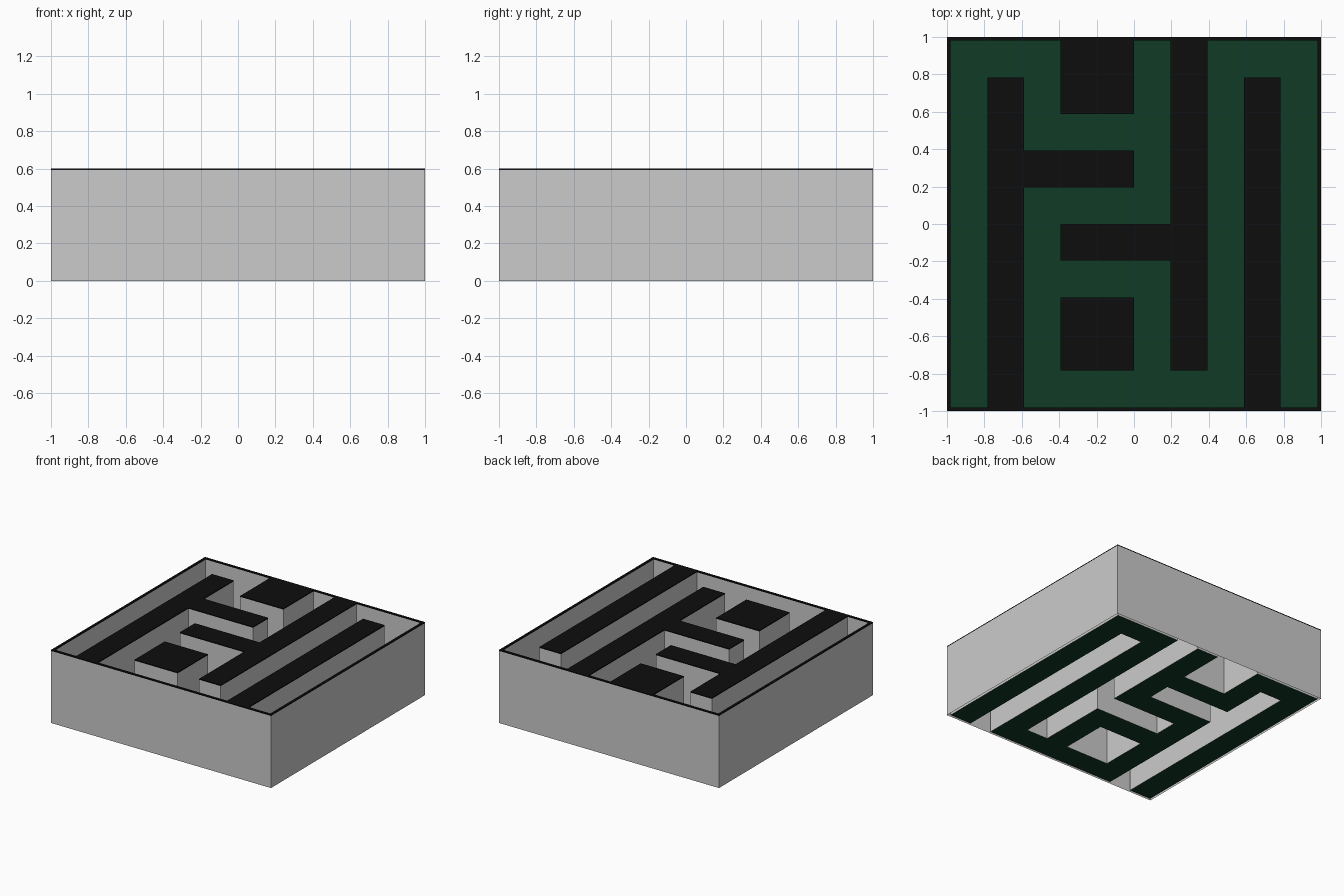
import bpy, bmesh

if "Cube" in bpy.data.objects:
    bpy.data.objects.remove(bpy.data.objects["Cube"])

# Maze plan seen from above, back row first: '#' wall, '.' path
PLAN = ["...##.#...",
        ".#.##.#.#.",
        ".#....#.#.",
        ".####.#.#.",
        ".#....#.#.",
        ".#.####.#.",
        ".#....#.#.",
        ".#.##.#.#.",
        ".#.##.#.#.",
        ".#......#."]
RIM, CELL, TOP, CAP = 0.02, 0.196, 0.6, 0.008
ROWS = ["#" * 12] + ["#" + r + "#" for r in PLAN] + ["#" * 12]
LINES = [-1.0] + [-1 + RIM + CELL * i for i in range(11)] + [1.0]


def material(name, rgb):
    m = bpy.data.materials.new(name)
    m.diffuse_color = (*rgb, 1)
    m.use_nodes = True
    m.node_tree.nodes["Principled BSDF"].inputs["Base Color"].default_value = m.diffuse_color
    return m


def kind(c, r):
    return ROWS[r][c] if 0 <= c < 12 and 0 <= r < 12 else " "


def corners(c, r):
    x0, x1 = LINES[c], LINES[c + 1]
    y0, y1 = -LINES[r + 1], -LINES[r]
    return [(x0, y0), (x1, y0), (x1, y1), (x0, y1)]


def build(name, mat, symbol, z=None, z0=0, z1=0):
    """Flat sheet over every matching cell (z), and/or a skirt around them (z0 to z1)."""
    bm = bmesh.new()
    for r in range(12):
        for c in range(12):
            if kind(c, r) != symbol:
                continue
            p = corners(c, r)
            if z is not None:
                bm.faces.new([bm.verts.new((*q, z)) for q in p])
            if z1 > z0:
                around = [(c, r + 1), (c + 1, r), (c, r - 1), (c - 1, r)]
                for i, n in enumerate(around):
                    if kind(*n) != symbol:
                        a, b = p[i], p[(i + 1) % 4]
                        bm.faces.new([bm.verts.new(v) for v in
                                      ((*a, z0), (*b, z0), (*b, z1), (*a, z1))])
    bmesh.ops.remove_doubles(bm, verts=bm.verts, dist=1e-4)
    bmesh.ops.dissolve_limit(bm, angle_limit=0.01, verts=bm.verts, edges=bm.edges)
    me = bpy.data.meshes.new(name)
    bm.to_mesh(me)
    bm.free()
    me.materials.append(mat)
    ob = bpy.data.objects.new(name, me)
    bpy.context.collection.objects.link(ob)


grey = material("wall grey", (0.6, 0.6, 0.6))
black = material("cap black", (0.004, 0.004, 0.004))
green = material("floor green", (0.005, 0.045, 0.018))

# Hollow walls, open underneath
build("maze_walls", grey, "#", z0=0, z1=TOP - CAP)
# Black top of the walls with a thin edge
build("wall_caps", black, "#", z=TOP, z0=TOP - CAP, z1=TOP)
# Green path floor
build("path_floor", green, ".", z=0)
